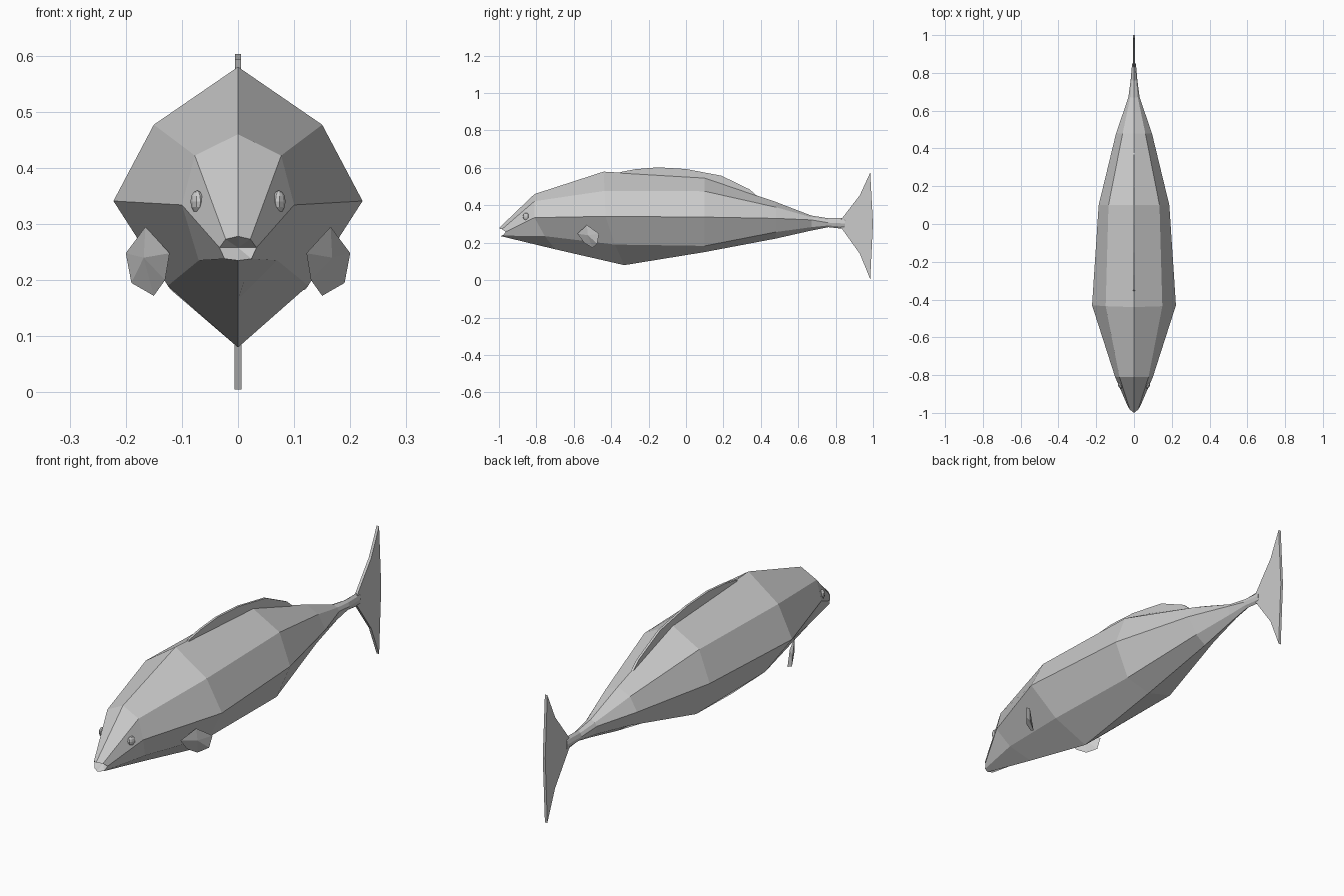
import bpy, bmesh
from mathutils import Vector

if "Cube" in bpy.data.objects:
    bpy.data.objects.remove(bpy.data.objects["Cube"])


def make_object(name, verts, faces):
    mesh = bpy.data.meshes.new(name)
    mesh.from_pydata([tuple(v) for v in verts], [], faces)
    bm = bmesh.new()
    bm.from_mesh(mesh)
    bmesh.ops.recalc_face_normals(bm, faces=bm.faces)
    bm.to_mesh(mesh)
    bm.free()
    obj = bpy.data.objects.new(name, mesh)
    bpy.context.collection.objects.link(obj)
    return obj


def flat_fin(name, outline, half):
    """Thin upright fin: (y, z) outline given thickness along x."""
    n = len(outline)
    verts = [(s * half, y, z) for s in (-1, 1) for y, z in outline]
    faces = [list(range(n)), list(range(n, 2 * n))]
    faces += [[i, (i + 1) % n, n + (i + 1) % n, n + i] for i in range(n)]
    return make_object(name, verts, faces)


# Body sections: y of top, middle, bottom; five heights; three half widths
sections = [
    ((-1.0, -.965, -.99), (.278, .273, .258, .238, .235), (.022, .033, .024)),
    ((-.81, -.81, -.70), (.46, .422, .334, .235, .165), (.077, .10, .07)),
    ((-.44, -.43, -.33), (.58, .477, .341, .19, .08), (.15, .222, .125)),
    ((.10, .10, .10), (.548, .475, .337, .183, .15), (.135, .187, .12)),
    ((.48, .48, .48), (.418, .39, .33, .257, .222), (.06, .095, .05)),
    ((.67, .67, .67), (.345, .336, .322, .283, .265), (.02, .03, .02)),
    ((.76, .76, .76), (.331, .323, .307, .292, .283), (.012, .018, .012)),
    ((.85, .85, .85), (.333, .32, .303, .285, .273), (.007, .01, .007)),
]
verts, faces = [], []
for (yt, ym, yb), zs, (wu, wm, wl) in sections:
    ys = (yt, (yt + ym) / 2, ym, (ym + yb) / 2, yb)
    xs = (0, wu, wm, wl, 0)
    half = list(zip(xs, ys, zs))
    verts += half + [(-x, y, z) for x, y, z in half[3:0:-1]]
for r in range(len(sections) - 1):
    for i in range(8):
        j = (i + 1) % 8
        faces.append([r * 8 + i, r * 8 + j, r * 8 + 8 + j, r * 8 + 8 + i])
# Open mouth hollow and closed tail end
verts.append((0, -.95, .258))
faces += [[i, (i + 1) % 8, len(verts) - 1] for i in range(8)]
last = (len(sections) - 1) * 8
faces.append(list(range(last, last + 8)))
make_object("body", verts, faces)

# Tail and dorsal fins
flat_fin("tail_fin", [(.83, .325), (.93, .455), (.985, .575), (1.0, .30),
                      (.985, .005), (.93, .14), (.83, .28)], .006)
flat_fin("dorsal_fin", [(-.36, .565), (-.35, .578), (-.27, .593), (-.15, .603),
                        (.0, .594), (.19, .558), (.34, .485), (.38, .45),
                        (.10, .53)], .005)

# Side fins: slightly domed leaf, mirrored
rim = [(.122, -.58, .248), (.165, -.53, .295), (.20, -.465, .248),
       (.19, -.475, .195), (.15, -.50, .172), (.13, -.545, .20)]
inward = Vector((-.008, .006, .002))
for side, label in ((1, "right"), (-1, "left")):
    pts = [Vector(p) for p in rim] + [Vector((.168, -.525, .24))]
    pts.append(pts[6] + inward * 2)
    fs = [[i, (i + 1) % 6, c] for c in (6, 7) for i in range(6)]
    make_object("side_fin_" + label, [(side * p.x, p.y, p.z) for p in pts], fs)

# Eyes
for side, label in ((1, "right"), (-1, "left")):
    bpy.ops.mesh.primitive_uv_sphere_add(segments=10, ring_count=6, radius=1,
                                         location=(side * .073, -.855, .34))
    eye = bpy.context.object
    eye.name = "eye_" + label
    eye.scale = (.011, .018, .02)
    eye.rotation_euler = (0, 0, -side * .35)
